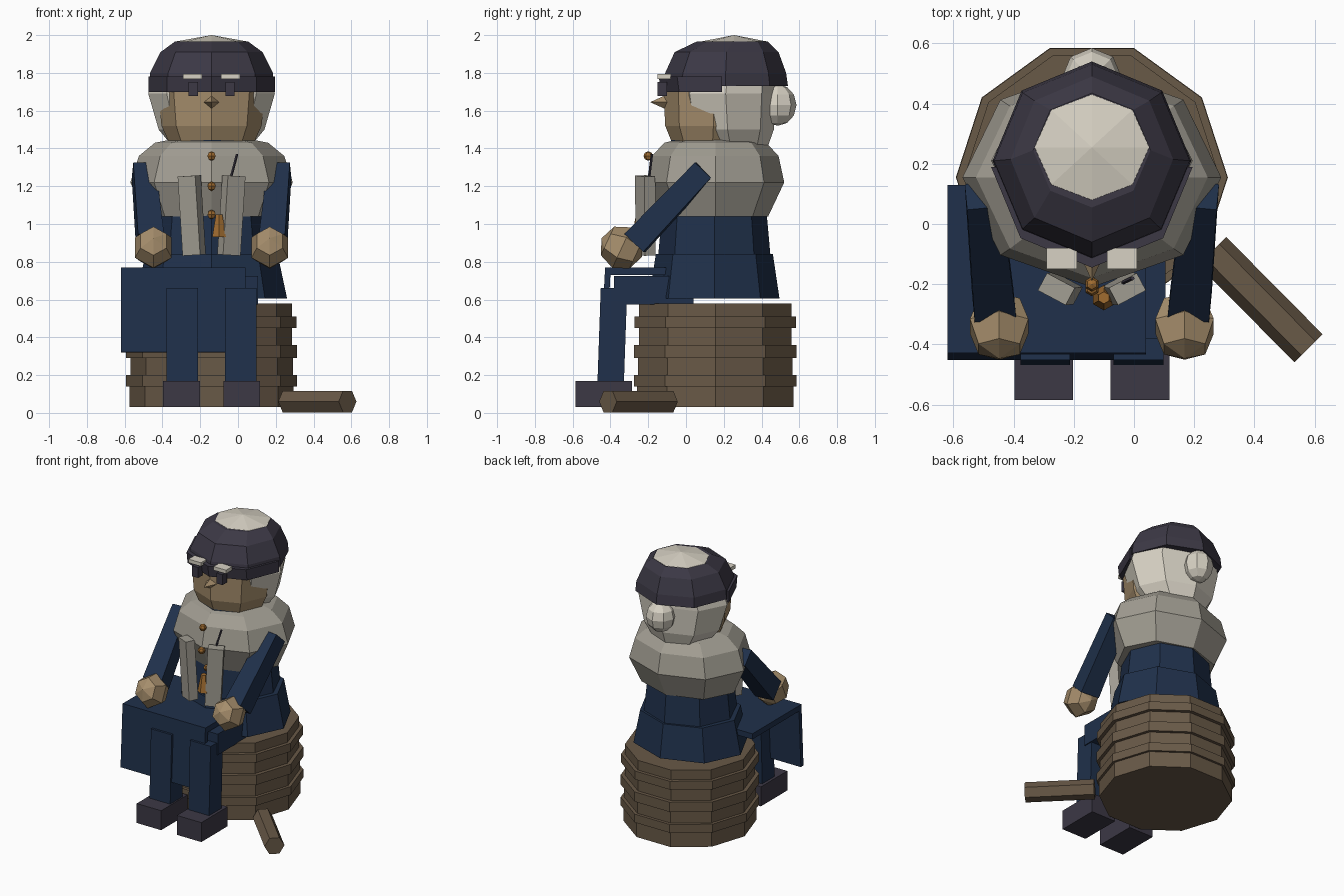
import bpy, bmesh
from math import sin, cos, pi, radians
from mathutils import Vector, Matrix

if "Cube" in bpy.data.objects:
    bpy.data.objects.remove(bpy.data.objects["Cube"])

CX = -0.14  # figure's centre line
COL = dict(navy=(.014, .03, .07), skin=(.38, .27, .15), shawl=(.36, .34, .29),
           hair=(.68, .64, .55), dark=(.045, .04, .06), wood=(.14, .10, .063), gold=(.35, .15, .03))
MATS = {}
for k, c in COL.items():
    MATS[k] = bpy.data.materials.new(k)
    MATS[k].diffuse_color = (*c, 1)


def finish(name, bm, mat):
    bmesh.ops.recalc_face_normals(bm, faces=bm.faces[:])
    me = bpy.data.meshes.new(name)
    bm.to_mesh(me)
    bm.free()
    me.materials.append(MATS[mat])
    ob = bpy.data.objects.new(name, me)
    bpy.context.collection.objects.link(ob)
    return ob


def lathe(name, rings, mat, n=8, half=False):
    """Stack of elliptical rings (z, rx, ry, centre y), capped at both ends."""
    bm = bmesh.new()
    count = n // 2 + 1 if half else n
    loops = []
    for z, rx, ry, cy in rings:
        loops.append([bm.verts.new((CX + rx * cos(pi + 2 * pi * i / n),
                                    cy + ry * sin(pi + 2 * pi * i / n), z)) for i in range(count)])
    for a, b in zip(loops, loops[1:]):
        for i in range(count):
            j = (i + 1) % count
            bm.faces.new((a[i], a[j], b[j], b[i]))
    bm.faces.new(loops[0])
    bm.faces.new(loops[-1])
    return finish(name, bm, mat)


def box(name, loc, size, mat, rot=(0, 0, 0)):
    bm = bmesh.new()
    bmesh.ops.create_cube(bm, size=1)
    bmesh.ops.scale(bm, vec=size, verts=bm.verts)
    ob = finish(name, bm, mat)
    ob.location = loc
    ob.rotation_euler = [radians(a) for a in rot]
    return ob


def rod(name, a, b, r1, r2, n, mat, spin=0):
    """Cone or cylinder running from a to b."""
    a, b = Vector(a), Vector(b)
    d = b - a
    bm = bmesh.new()
    bmesh.ops.create_cone(bm, cap_ends=True, segments=n, radius1=r1, radius2=r2, depth=d.length)
    m = Matrix.Translation((a + b) / 2) @ d.to_track_quat('Z', 'Y').to_matrix().to_4x4() @ Matrix.Rotation(radians(spin), 4, 'Z')
    bmesh.ops.transform(bm, matrix=m, verts=bm.verts)
    return finish(name, bm, mat)


def ball(name, loc, size, mat, seg=8, rings=6, tilt=0):
    bm = bmesh.new()
    bmesh.ops.create_uvsphere(bm, u_segments=seg, v_segments=rings, radius=1)
    bmesh.ops.rotate(bm, matrix=Matrix.Rotation(radians(tilt), 3, 'X'), verts=bm.verts)
    bmesh.ops.scale(bm, vec=size, verts=bm.verts)
    ob = finish(name, bm, mat)
    ob.location = loc
    return ob


# ribbed ten-sided basket stool
stool = []
for z0, z1, r in ((.03, .14, .435), (.14, .20, .452), (.20, .29, .43), (.29, .36, .452),
                  (.36, .45, .425), (.45, .51, .45), (.51, .58, .425)):
    stool += [(z0, r, r, .155), (z1, r, r, .155)]
bm_stool = lathe("basket_stool", stool, 'wood', n=10)
bm_stool.data.transform(Matrix.Translation((CX, .155, 0)) @ Matrix.Rotation(0, 4, 'Z') @ Matrix.Translation((-CX, -.155, 0)))

# log lying beside the stool
rod("log", (.26, -.09, .06), (.58, -.413, .06), .066, .066, 6, 'wood', spin=30)

# dress
lathe("skirt", [(.605, .40, .345, .15), (.84, .35, .31, .15)], 'navy')
lathe("bodice", [(.80, .32, .30, .15), (1.08, .29, .275, .15)], 'navy')
lathe("shawl", [(1.04, .35, .28, .155), (1.22, .43, .365, .155), (1.36, .385, .335, .155),
                (1.43, .30, .27, .155), (1.46, .15, .15, .155)], 'shawl')
lathe("collar", [(1.34, .2, .2, .11), (1.445, .19, .19, .11)], 'navy')

# lap blanket with hanging front
box("blanket_top", (-.29, -.145, .75), (.66, .55, .04), 'navy')
box("blanket_front", (-.29, -.425, .545), (.66, .03, .45), 'navy', (-3, 0, 0))

for s, side in ((-1, "left"), (1, "right")):
    X = lambda x: CX + s * x
    # legs and shoes
    box(side + "_thigh", (X(.155), -.17, .65), (.18, .42, .15), 'navy')
    box(side + "_shin", (X(.155), -.39, .41), (.165, .14, .50), 'navy', (-2, 0, 0))
    box(side + "_shoe", (X(.16), -.435, .10), (.195, .30, .14), 'dark')
    # arms and hands
    a, b = Vector((X(.36), .095, 1.285)), Vector((X(.325), -.27, .9))
    rod(side + "_sleeve", a, b, .083, .098, 4, 'navy', spin=45)
    ball(side + "_hand", (X(.308), -.34, .875), (.112, .118, .118), 'skin', 6, 4, 65)
    # scarf ends
    box(side + "_scarf_end", (X(.105), -.215, 1.045), (.105, .065, .42), 'shawl', (2, -s * -3, s * 28))
    # eyes and brows
    box(side + "_eye", (X(.097), -.125, 1.715), (.048, .05, .075), 'dark')
    box(side + "_brow", (X(.1), -.115, 1.78), (.1, .07, .026), 'hair')

# head, hair and bun
lathe("face", [(1.42, .22, .21, .14), (1.52, .265, .255, .145), (1.72, .285, .27, .15)], 'skin')
lathe("hair", [(1.415, .21, .20, .235), (1.5, .28, .245, .22), (1.69, .335, .27, .21), (1.78, .31, .26, .22),
               (1.90, .22, .2, .25), (1.966, .19, .175, .255), (2.0, .001, .001, .255)], 'hair')
ball("bun", (CX, .485, 1.63), (.1, .1, .11), 'hair', 8, 6)
rod("nose", (CX, -.09, 1.645), (CX, -.19, 1.645), .045, 0, 4, 'skin')

# dark cap with open crown, and front band
lathe("cap", [(1.73, .33, .33, .21), (1.80, .325, .32, .21), (1.91, .27, .275, .215),
              (1.965, .195, .19, .245)], 'dark')
lathe("cap_band", [(1.70, .335, .32, .19), (1.78, .335, .335, .19)], 'dark', half=True)

# buttons, bell and needle
for i, (y, z) in enumerate(((-.2, 1.36), (-.215, 1.2), (-.15, 1.05))):
    ball(f"button_{i + 1}", (CX, y, z), (.025, .025, .025), 'gold', 6, 4)
rod("bell", (-.10, -.245, .93), (-.10, -.245, 1.05), .042, .02, 6, 'gold')
rod("needle", (-.06, -.205, 1.16), (-.005, -.18, 1.37), .007, .007, 5, 'dark')

for m in bpy.data.materials:
    if m.users and not m.is_grease_pencil:
        m.use_nodes = True
        m.node_tree.nodes["Principled BSDF"].inputs["Base Color"].default_value = m.diffuse_color
